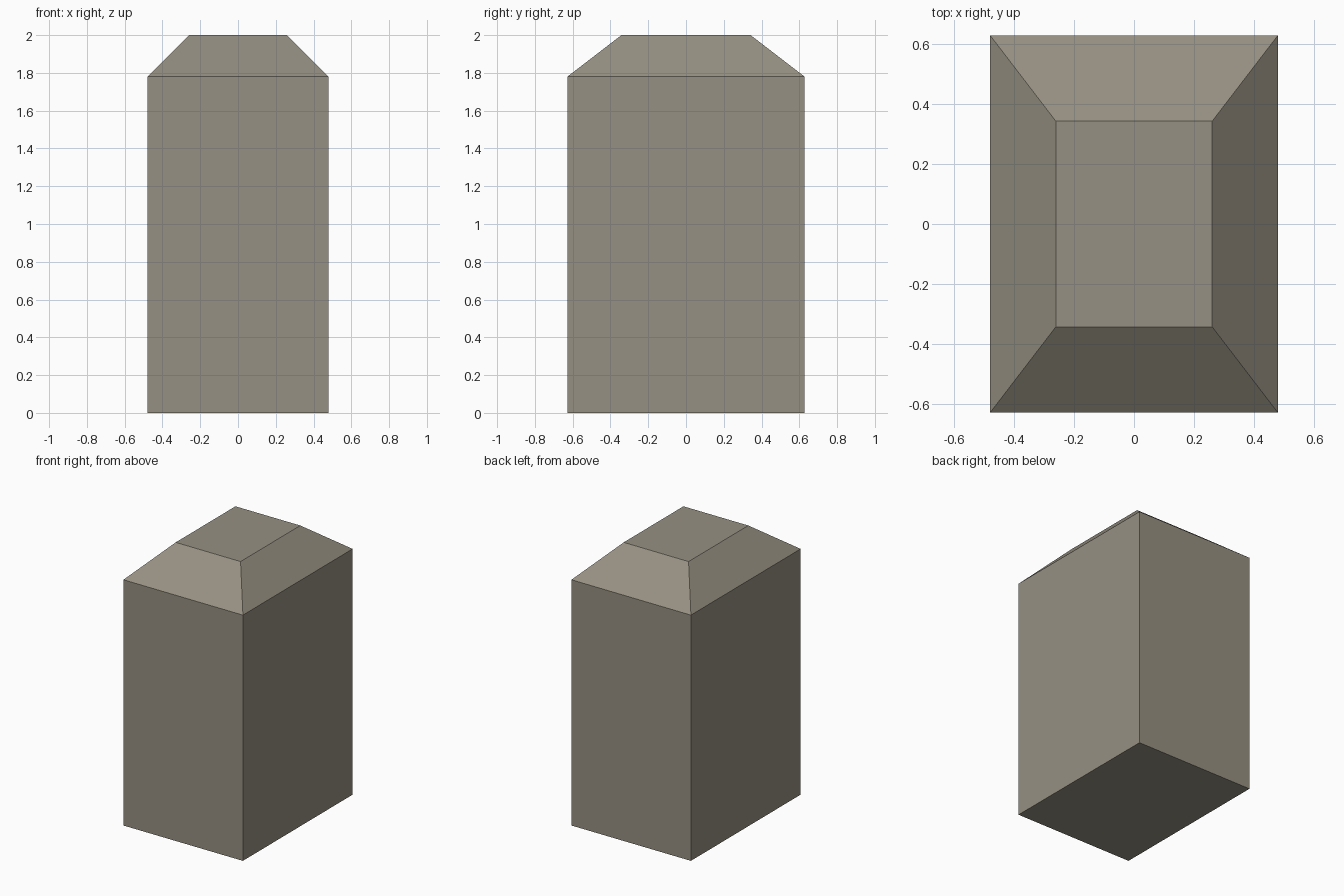
import bpy, bmesh

if "Cube" in bpy.data.objects:
    bpy.data.objects.remove(bpy.data.objects["Cube"])

# One flat stone colour
stone = bpy.data.materials.new("warm grey stone")
stone.diffuse_color = (0.305, 0.279, 0.223, 1.0)
stone.use_nodes = True
stone.node_tree.nodes["Principled BSDF"].inputs["Base Color"].default_value = stone.diffuse_color

HALF_X, HALF_Y = 0.479, 0.628      # block footprint
TOP_X, TOP_Y = 0.26, 0.342         # flat top
SHOULDER, HEIGHT = 1.78, 2.0

# Block: a box whose top face is extruded and tapered into a hipped cap
bm = bmesh.new()
bmesh.ops.create_cube(bm, size=2)
for v in bm.verts:
    v.co = (v.co.x * HALF_X, v.co.y * HALF_Y, (v.co.z + 1) / 2 * SHOULDER)

top = max(bm.faces, key=lambda f: f.calc_center_median().z)
cap = bmesh.ops.extrude_discrete_faces(bm, faces=[top])["faces"][0]
for v in cap.verts:
    v.co = (v.co.x * TOP_X / HALF_X, v.co.y * TOP_Y / HALF_Y, HEIGHT)
bmesh.ops.recalc_face_normals(bm, faces=bm.faces)

mesh = bpy.data.meshes.new("tapered_block")
bm.to_mesh(mesh)
bm.free()
mesh.materials.append(stone)
block = bpy.data.objects.new("tapered_block", mesh)
bpy.context.collection.objects.link(block)
